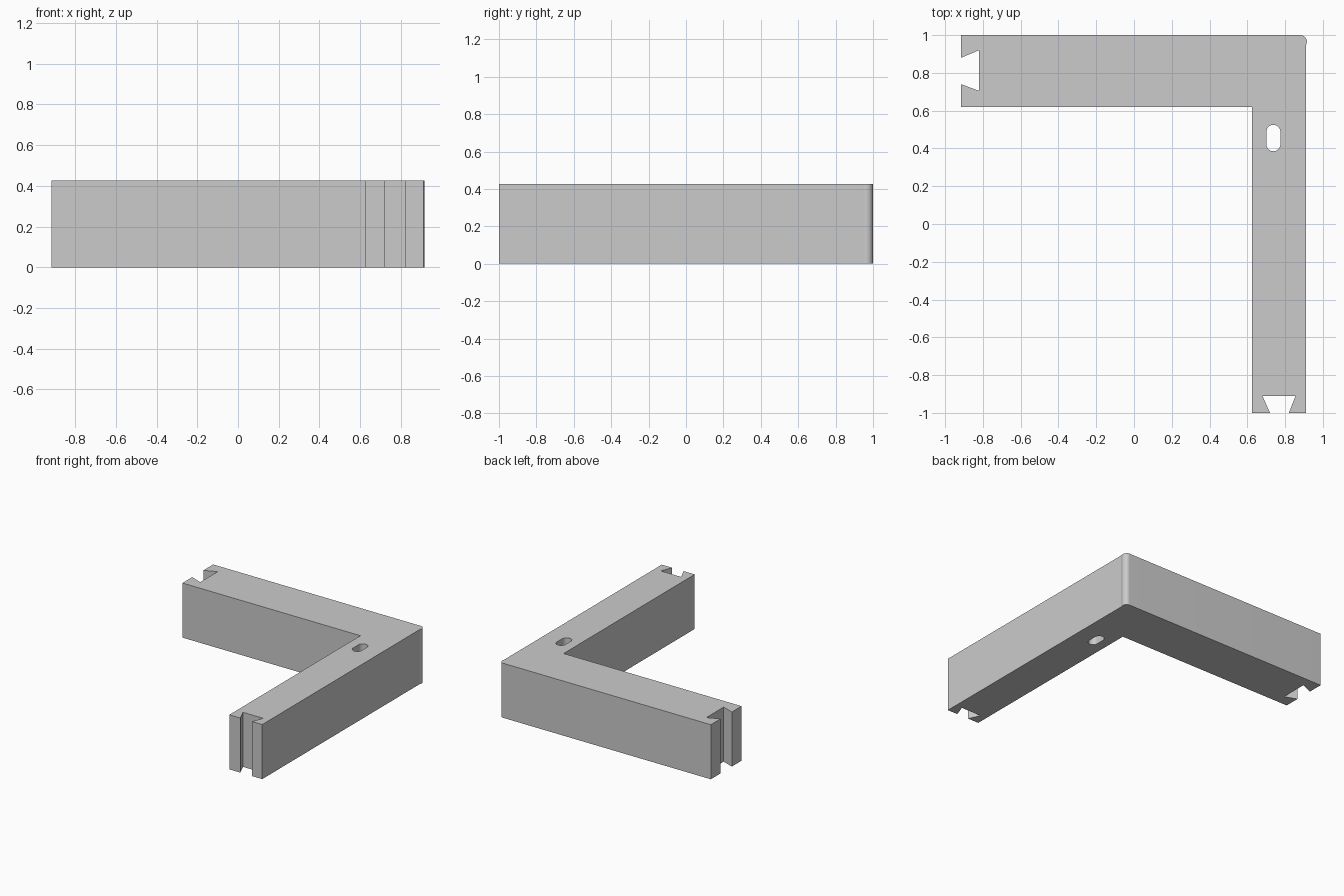
import bpy
import bmesh
from math import radians, cos, sin

HEIGHT = 0.427

cube = bpy.data.objects.get("Cube")
if cube:
    bpy.data.objects.remove(cube, do_unlink=True)

grey = bpy.data.materials.new("light grey")
grey.use_nodes = True
grey.diffuse_color = (0.6, 0.6, 0.6, 1)
grey.node_tree.nodes["Principled BSDF"].inputs["Base Color"].default_value = grey.diffuse_color


def arc(cx, cy, radius, start, end, steps):
    """Points along an arc, angles in degrees."""
    angles = [radians(start + (end - start) * i / steps) for i in range(steps + 1)]
    return [(cx + radius * cos(a), cy + radius * sin(a)) for a in angles]


def prism(name, outline, bottom, top):
    """Extrude a flat outline upwards into a solid."""
    bm = bmesh.new()
    face = bm.faces.new([bm.verts.new((x, y, bottom)) for x, y in outline])
    raised = bmesh.ops.extrude_face_region(bm, geom=[face], use_keep_orig=True)["geom"]
    bmesh.ops.translate(bm, vec=(0, 0, top - bottom),
                        verts=[v for v in raised if isinstance(v, bmesh.types.BMVert)])
    bmesh.ops.recalc_face_normals(bm, faces=bm.faces)
    mesh = bpy.data.meshes.new(name)
    bm.to_mesh(mesh)
    bm.free()
    mesh.materials.append(grey)
    obj = bpy.data.objects.new(name, mesh)
    bpy.context.collection.objects.link(obj)
    return obj


# L-shaped body with a dovetail socket in each end and a rounded outer corner
back_end = [(-0.915, 0.62), (-0.915, 0.74), (-0.82, 0.705),
            (-0.82, 0.92), (-0.915, 0.88), (-0.915, 1)]
outer_corner = arc(0.88, 0.965, 0.035, 90, -30, 16)
front_end = [(0.91, -1), (0.82, -1), (0.855, -0.91),
             (0.68, -0.91), (0.72, -1), (0.625, -1)]
inner_corner = [(0.625, 0.62)]
body = prism("corner_bracket", back_end + outer_corner + front_end + inner_corner, 0, HEIGHT)

# Rounded slot through the side arm
slot = arc(0.738, 0.488, 0.037, 0, 180, 16) + arc(0.738, 0.422, 0.037, 180, 360, 16)
cutter = prism("slot_cutter", slot, -0.1, HEIGHT + 0.1)
cutter.hide_render = True

cut = body.modifiers.new("slot", 'BOOLEAN')
cut.operation = 'DIFFERENCE'
cut.solver = 'EXACT'
cut.object = cutter

# Apply the cut, then smooth only the rounded walls
bpy.ops.object.select_all(action='DESELECT')
body.select_set(True)
bpy.context.view_layer.objects.active = body
bpy.ops.object.modifier_apply(modifier=cut.name)
bpy.data.objects.remove(cutter, do_unlink=True)
bpy.ops.object.shade_smooth_by_angle(angle=radians(25))
